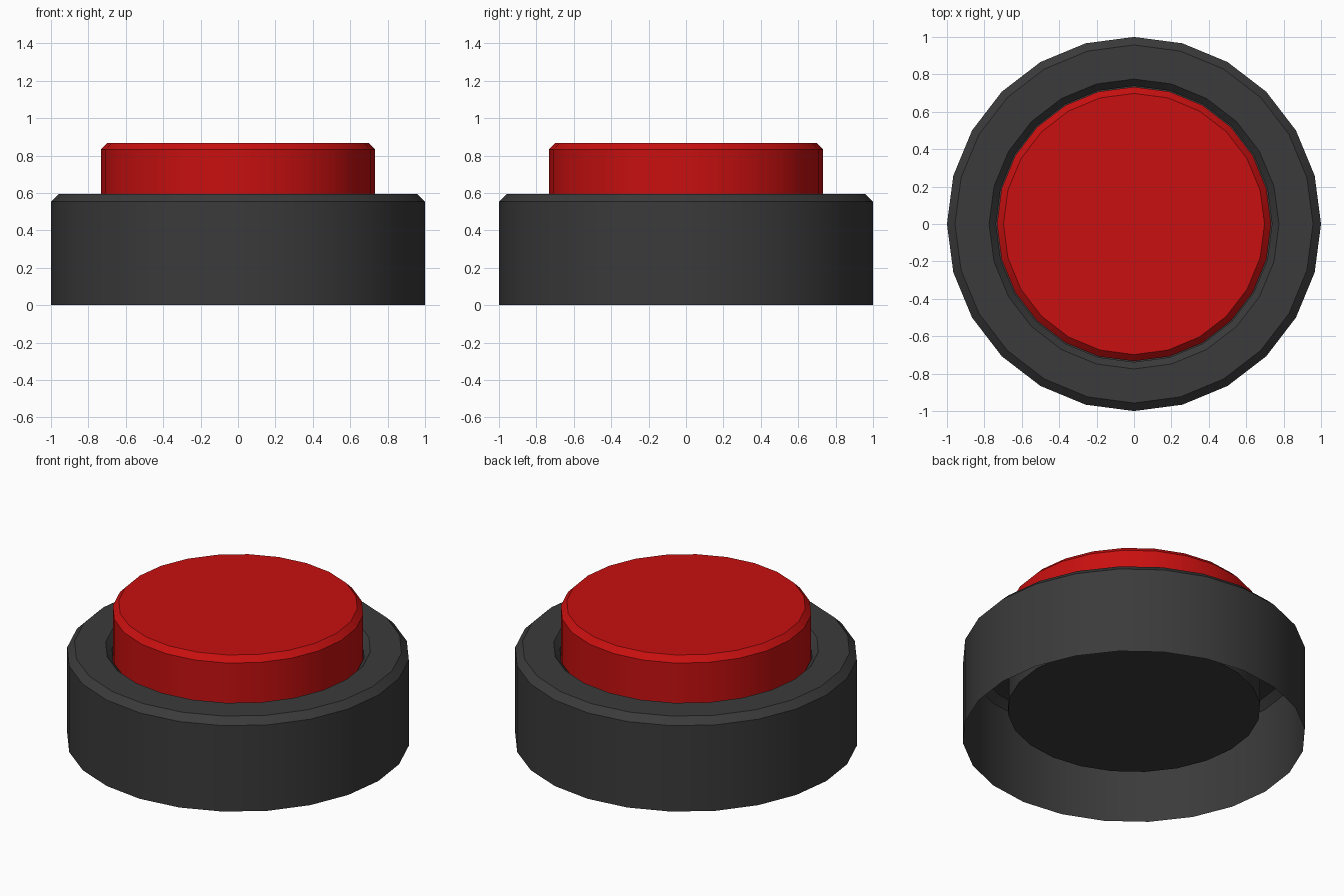
import bpy
import bmesh
import math

SIDES = 24

default = bpy.data.objects.get("Cube")
if default:
    bpy.data.objects.remove(default, do_unlink=True)


def make_material(name, rgb):
    mat = bpy.data.materials.new(name)
    mat.use_nodes = True
    colour = (*rgb, 1.0)
    mat.diffuse_color = colour
    mat.node_tree.nodes["Principled BSDF"].inputs["Base Color"].default_value = colour
    return mat


def lathe(name, profile, mat, cap_start=False):
    """Turn a (radius, height) profile around z and close its last ring."""
    bm = bmesh.new()
    rings = []
    for r, z in profile:
        angles = [math.tau * i / SIDES for i in range(SIDES)]
        rings.append([bm.verts.new((r * math.cos(a), r * math.sin(a), z)) for a in angles])
    for low, high in zip(rings, rings[1:]):
        for i in range(SIDES):
            j = (i + 1) % SIDES
            bm.faces.new((low[i], low[j], high[j], high[i]))
    bm.faces.new(rings[-1])
    if cap_start:
        bm.faces.new(rings[0][::-1])
    mesh = bpy.data.meshes.new(name)
    bm.to_mesh(mesh)
    bm.free()
    mesh.materials.append(mat)
    obj = bpy.data.objects.new(name, mesh)
    bpy.context.collection.objects.link(obj)
    # Smooth round walls, crisp chamfers
    bpy.ops.object.select_all(action="DESELECT")
    obj.select_set(True)
    bpy.context.view_layer.objects.active = obj
    bpy.ops.object.shade_smooth_by_angle(angle=math.radians(30))
    return obj


dark_grey = make_material("dark grey", (0.043, 0.043, 0.043))
red = make_material("red", (0.58, 0.005, 0.005))

# Housing: open-bottomed shell, chamfered rim and a sunken well with a floor
lathe("housing", [(1.0, 0.0), (1.0, 0.553), (0.957, 0.595), (0.775, 0.595),
                  (0.738, 0.555), (0.738, 0.186)], dark_grey)

# Push button: chamfered cylinder standing in the well
lathe("push_button", [(0.733, 0.2), (0.733, 0.832), (0.698, 0.868)], red, cap_start=True)
